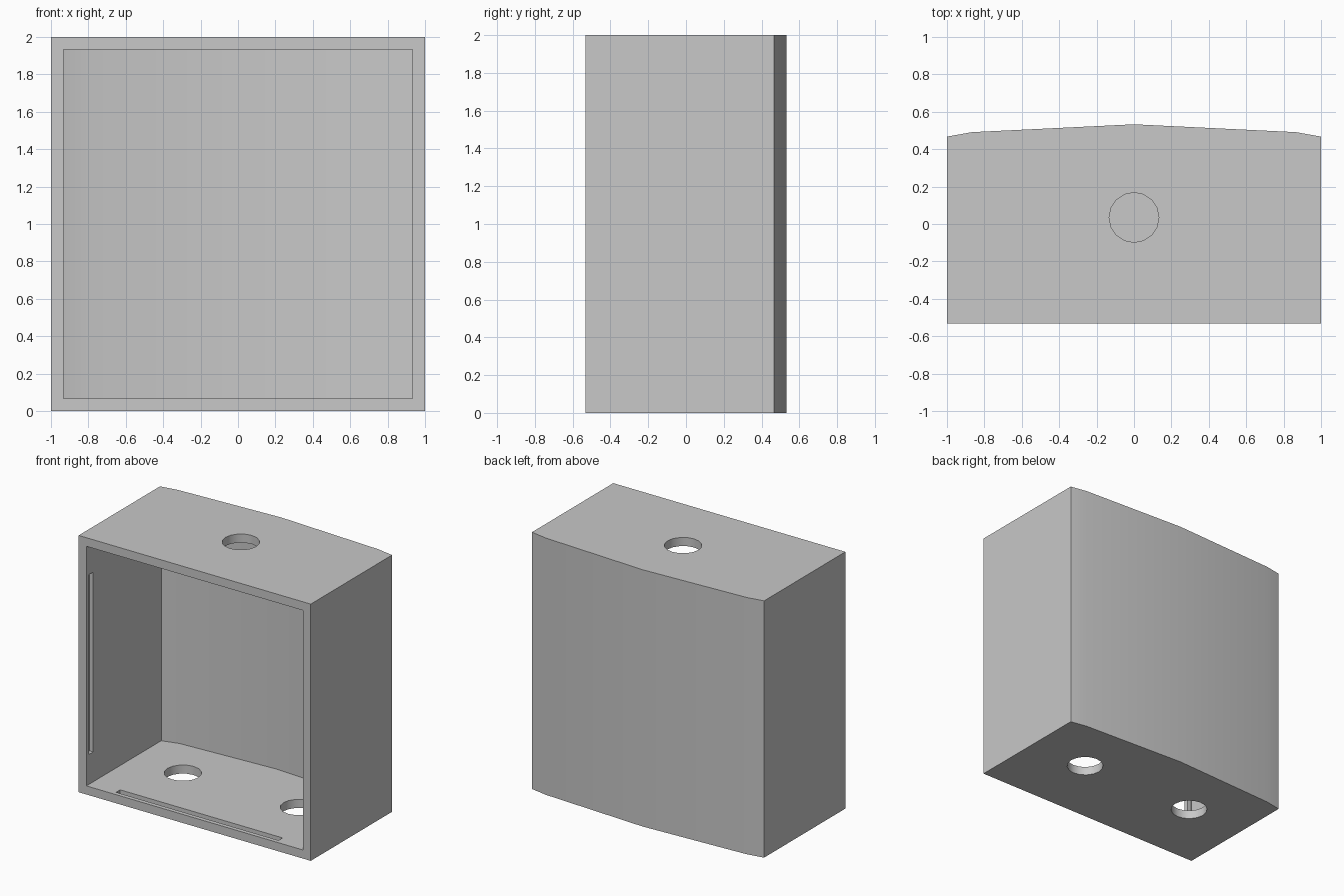
import bpy, bmesh
from math import radians

cube = bpy.data.objects.get("Cube")
if cube:
    bpy.data.objects.remove(cube, do_unlink=True)

WALL = 0.067
FRONT = -0.533
HOLE_Y = 0.035

grey = bpy.data.materials.new("light grey")
grey.use_nodes = True
colour = (0.58, 0.58, 0.58, 1)
grey.diffuse_color = colour
grey.node_tree.nodes["Principled BSDF"].inputs["Base Color"].default_value = colour


def prism(name, profile, z0, z1):
    """Extrude a plan outline upwards from z0 to z1."""
    bm = bmesh.new()
    base = bm.faces.new([bm.verts.new((x, y, z0)) for x, y in profile])
    top = bmesh.ops.extrude_face_region(bm, geom=[base])["geom"]
    verts = [v for v in top if isinstance(v, bmesh.types.BMVert)]
    bmesh.ops.translate(bm, verts=verts, vec=(0, 0, z1 - z0))
    bmesh.ops.recalc_face_normals(bm, faces=bm.faces)
    mesh = bpy.data.meshes.new(name)
    bm.to_mesh(mesh)
    bm.free()
    obj = bpy.data.objects.new(name, mesh)
    bpy.context.collection.objects.link(obj)
    mesh.materials.append(grey)
    return obj


def bowed(half, shoulder, front, side_y, shoulder_y, mid_y):
    """Plan outline with a straight front and a gently bowed back."""
    right = [(half, front), (half, side_y), (shoulder, shoulder_y)]
    return right + [(0, mid_y)] + [(-x, y) for x, y in reversed(right)]


def box(name, x0, x1, y0, y1, z0, z1):
    return prism(name, [(x0, y0), (x1, y0), (x1, y1), (x0, y1)], z0, z1)


def hole(x, z):
    bpy.ops.mesh.primitive_cylinder_add(vertices=16, radius=0.133, depth=0.3,
                                        location=(x, HOLE_Y, z))
    obj = bpy.context.object
    obj.name = "hole_cutter"
    obj.data.materials.append(grey)
    return obj


# Outer shell with bowed back
housing = prism("housing", bowed(1, 0.867, FRONT, 0.467, 0.491, 0.533), 0, 2)

# Cavity open to the front
cutters = [prism("cavity_cutter",
                 bowed(1 - WALL, 0.8, FRONT - 0.2, 0.388, 0.424, 0.467),
                 WALL, 2 - WALL)]

# One round hole in the top, two in the bottom
cutters += [hole(0, 2), hole(-0.5, 0), hole(0.5, 0)]

# Shallow retaining grooves inside all four walls, near the opening
inner, deep = 1 - WALL, 1 - WALL / 2
for side in (-1, 1):
    a, b = sorted((side * (inner - 0.03), side * deep))
    cutters.append(box("side_groove_cutter", a, b, -0.5, -0.45, 0.3, 1.7))
    cutters.append(box("level_groove_cutter", -0.7, 0.7, -0.5, -0.45, 1 + a, 1 + b))

# Apply every cut, then discard the cutters
for cutter in cutters:
    cutter.hide_render = True
    mod = housing.modifiers.new("cut", 'BOOLEAN')
    mod.operation = 'DIFFERENCE'
    mod.solver = 'EXACT'
    mod.object = cutter
    bpy.ops.object.select_all(action='DESELECT')
    housing.select_set(True)
    bpy.context.view_layer.objects.active = housing
    bpy.ops.object.modifier_apply(modifier=mod.name)
    bpy.data.objects.remove(cutter, do_unlink=True)

bpy.ops.object.shade_smooth_by_angle(angle=radians(30))
